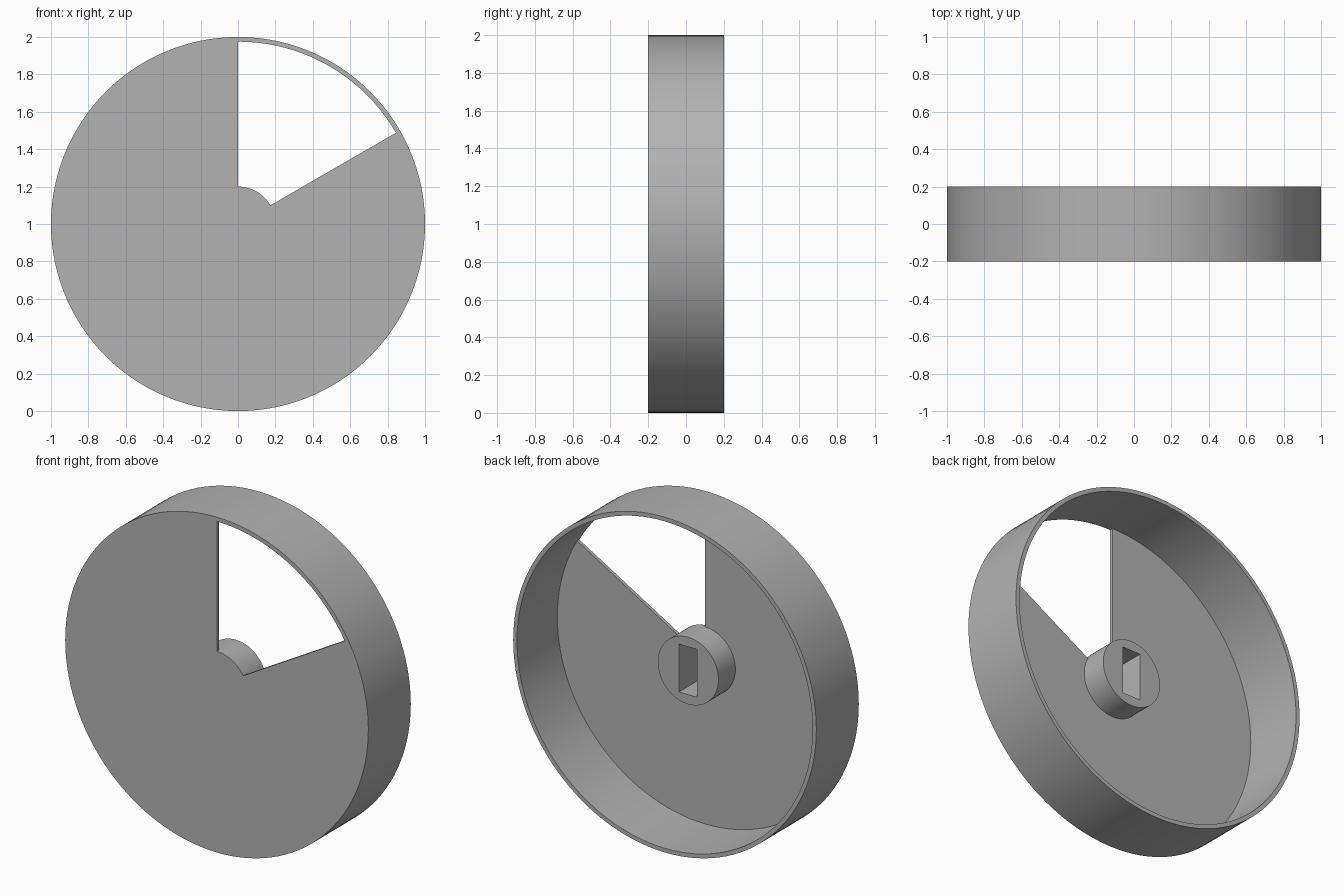
import bpy, bmesh, math

if "Cube" in bpy.data.objects:
    bpy.data.objects.remove(bpy.data.objects["Cube"], do_unlink=True)

grey = bpy.data.materials.new("plain grey")
grey.use_nodes = True
colour = (0.45, 0.45, 0.45, 1)
grey.diffuse_color = colour
grey.node_tree.nodes["Principled BSDF"].inputs["Base Color"].default_value = colour

RIM, BORE, HUB = 1.0, 0.975, 0.2                # radii
FRONT, WEB, HUB_END, BACK = -0.2, -0.18, -0.02, 0.2   # depths along y
STEP = 3                                        # degrees per segment


def point(r, y, degrees):
    a = math.radians(degrees)
    return (r * math.cos(a), y, 1 + r * math.sin(a))


def sweep(bm, profile, start, end):
    """Turn an open (radius, depth) profile about the wheel axis."""
    for a in range(start, end, STEP):
        for (r0, y0), (r1, y1) in zip(profile, profile[1:]):
            corners = [point(r0, y0, a), point(r1, y1, a),
                       point(r1, y1, a + STEP), point(r0, y0, a + STEP)]
            if r0 == 0:
                corners.pop()
            elif r1 == 0:
                corners.pop(2)
            bm.faces.new([bm.verts.new(c) for c in corners])


bm = bmesh.new()
rim = [(BORE, FRONT), (RIM, FRONT), (RIM, BACK), (BORE, BACK), (BORE, WEB)]
hub = [(HUB, WEB), (HUB, HUB_END), (0, HUB_END)]

# Closed part of the wheel: front plate, rim and hub
sweep(bm, [(0, FRONT), (HUB, FRONT)] + rim + hub, 90, 390)

# Open window: only the rim and the hub remain
sweep(bm, rim + [(BORE, FRONT)], 30, 90)
sweep(bm, [(0, FRONT), (HUB, FRONT)] + hub, 30, 90)

# Plate edges on both sides of the window
for a in (30, 90):
    bm.faces.new([bm.verts.new(point(r, y, a)) for r, y in
                  ((HUB, FRONT), (BORE, FRONT), (BORE, WEB), (HUB, WEB))])

bmesh.ops.remove_doubles(bm, verts=bm.verts, dist=0.0001)
bmesh.ops.recalc_face_normals(bm, faces=bm.faces)
mesh = bpy.data.meshes.new("wheel_cover")
bm.to_mesh(mesh)
bm.free()
wheel = bpy.data.objects.new("wheel_cover", mesh)
bpy.context.collection.objects.link(wheel)
mesh.materials.append(grey)

# Blind rectangular slot in the back of the hub
bpy.ops.mesh.primitive_cube_add(size=1, location=(0, -0.088, 1))
cutter = bpy.context.object
cutter.name = "slot_cutter"
cutter.scale = (0.12, 0.2, 0.285)
cutter.data.materials.append(grey)
cutter.hide_render = True
bpy.context.view_layer.update()
slot = wheel.modifiers.new("slot", 'BOOLEAN')
slot.operation = 'DIFFERENCE'
slot.solver = 'EXACT'
slot.object = cutter

# Apply the cut, drop the cutter and shade the curved walls smooth
bpy.ops.object.select_all(action='DESELECT')
wheel.select_set(True)
bpy.context.view_layer.objects.active = wheel
bpy.ops.object.modifier_apply(modifier=slot.name)
bpy.data.objects.remove(cutter, do_unlink=True)
bpy.ops.object.shade_smooth_by_angle(angle=math.radians(30))
